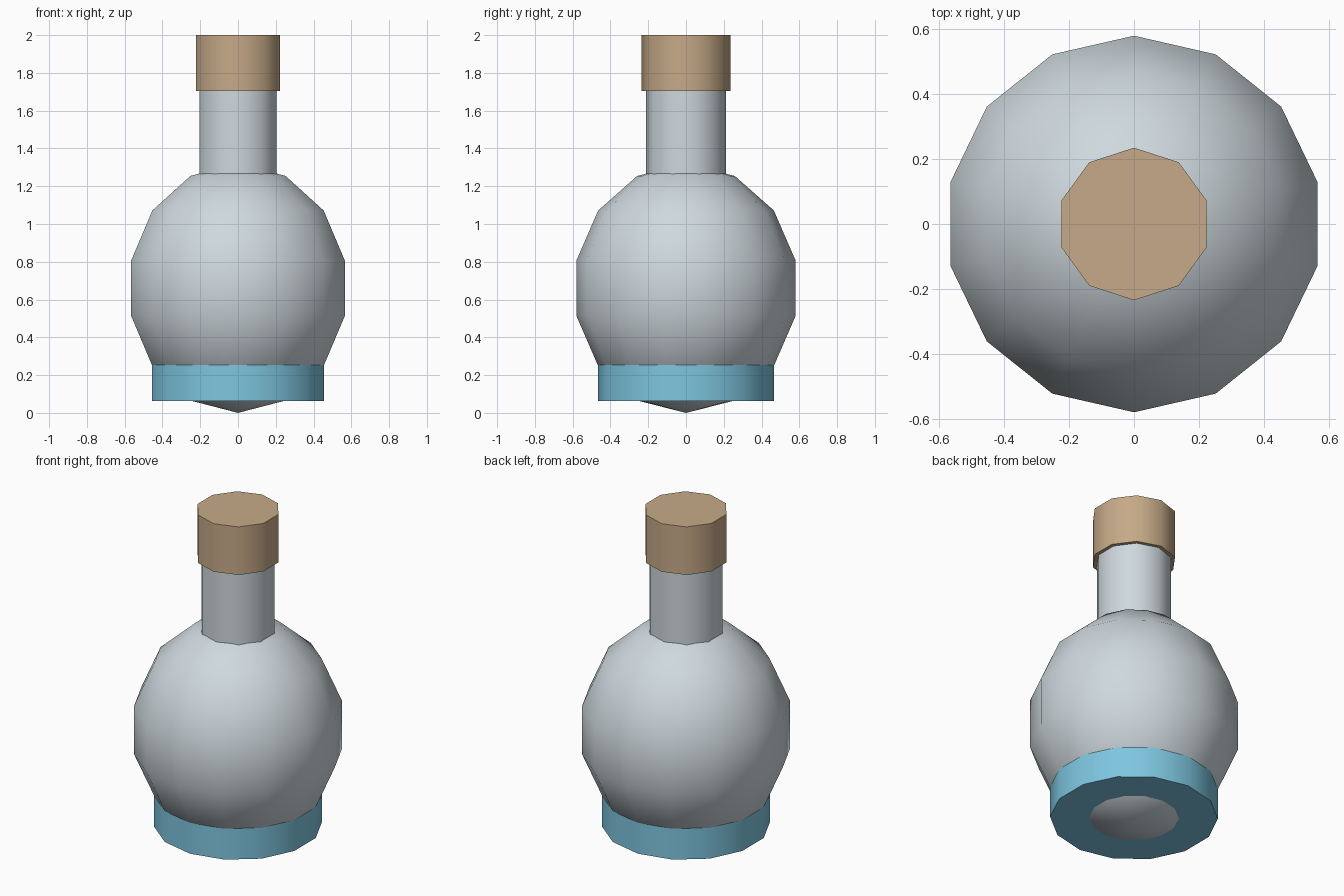
import bpy, bmesh, math

if "Cube" in bpy.data.objects:
    bpy.data.objects.remove(bpy.data.objects["Cube"])


def material(name, rgb):
    mat = bpy.data.materials.new(name)
    mat.diffuse_color = (*rgb, 1.0)
    mat.use_nodes = True
    mat.node_tree.nodes["Principled BSDF"].inputs["Base Color"].default_value = mat.diffuse_color
    return mat


def lathe(name, profile, sides, mat, smooth_angle):
    """Revolve (radius, height) points about z; zero radius makes a pole."""
    bm = bmesh.new()
    rings = []
    for r, z in profile:
        if r == 0:
            rings.append([bm.verts.new((0, 0, z))] * sides)
        else:
            # corners lie on the y axis
            angles = [math.tau * i / sides + math.pi / 2 for i in range(sides)]
            rings.append([bm.verts.new((r * math.cos(a), r * math.sin(a), z)) for a in angles])
    for low, high in zip(rings, rings[1:]):
        for i in range(sides):
            j = (i + 1) % sides
            corners = [low[i], low[j], high[j], high[i]]
            bm.faces.new(list(dict.fromkeys(corners)))
    # flat end caps
    if profile[0][0] > 0:
        bm.faces.new(rings[0][::-1])
    if profile[-1][0] > 0:
        bm.faces.new(rings[-1])
    bmesh.ops.recalc_face_normals(bm, faces=bm.faces)
    mesh = bpy.data.meshes.new(name)
    bm.to_mesh(mesh)
    bm.free()
    mesh.materials.append(mat)
    obj = bpy.data.objects.new(name, mesh)
    bpy.context.collection.objects.link(obj)
    bpy.ops.object.select_all(action='DESELECT')
    obj.select_set(True)
    bpy.context.view_layer.objects.active = obj
    bpy.ops.object.shade_smooth_by_angle(angle=math.radians(smooth_angle))
    return obj


glass = material("pale_glass", (0.62, 0.69, 0.73))
blue = material("blue_band", (0.21, 0.565, 0.745))
cork = material("cork_tan", (0.565, 0.40, 0.246))

# Round flask body: a slightly tall low-poly sphere with seven bands
RADIUS, HALF_HEIGHT, BANDS = 0.595, 0.66, 7
body_profile = []
for k in range(BANDS + 1):
    a = math.pi * k / BANDS
    r = 0 if k in (0, BANDS) else RADIUS * math.sin(a)
    body_profile.append((r, HALF_HEIGHT * (1 - math.cos(a))))
lathe("flask_body", body_profile, 14, glass, 60)

# Band that forms the base
lathe("base_band", [(0.467, 0.063), (0.467, 0.257)], 14, blue, 40)

# Neck and stopper
lathe("neck", [(0.213, 1.20), (0.213, 1.75)], 10, glass, 40)
lathe("stopper", [(0.235, 1.705), (0.235, 2.0)], 10, cork, 40)
